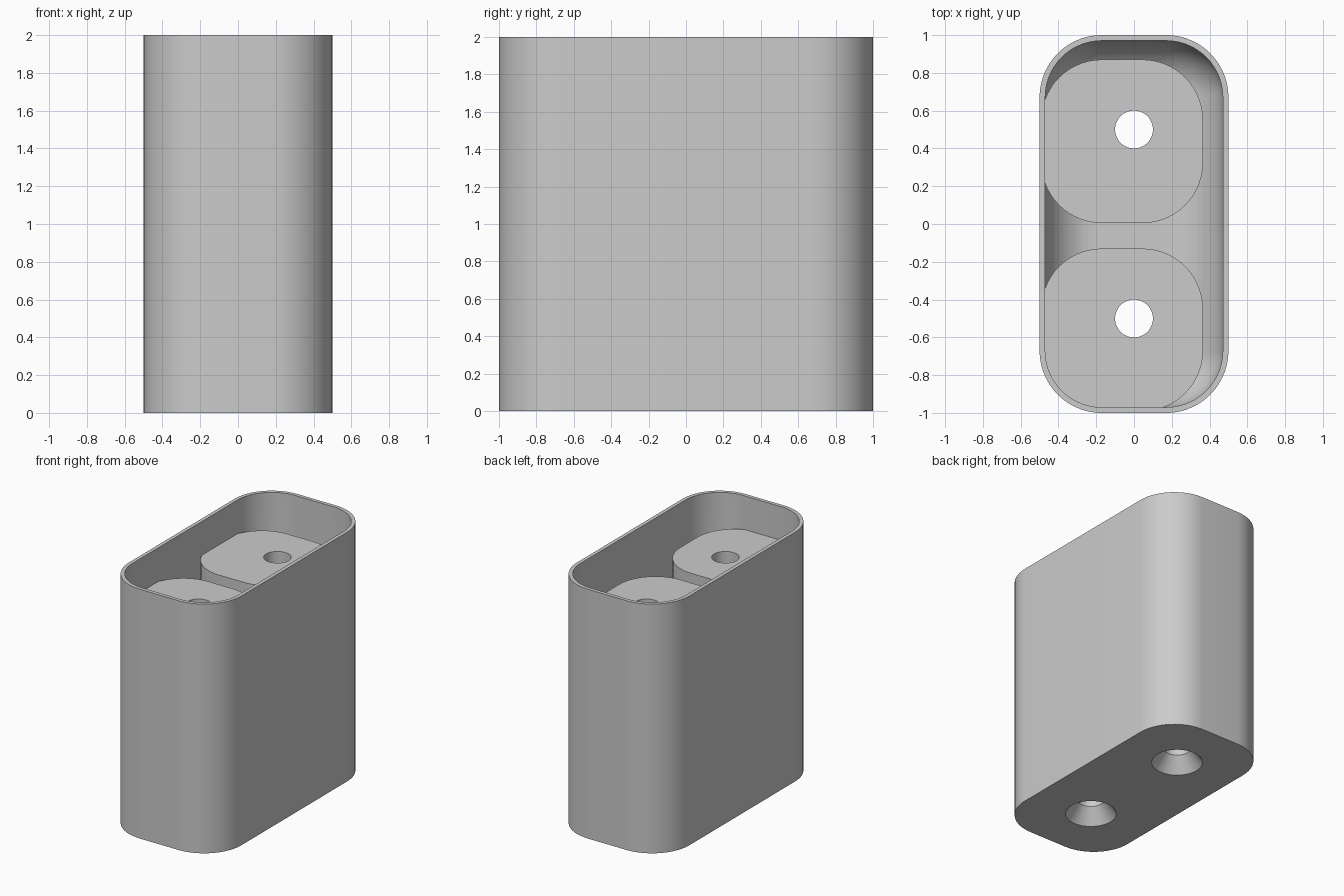
import bpy, bmesh, math

cube = bpy.data.objects.get("Cube")
if cube:
    bpy.data.objects.remove(cube, do_unlink=True)

WALL, FLOOR, RADIUS, FILLET = 0.03, 0.03, 0.33, 0.29
BOSS_TOP, HOLE_R, SINK_R, SINK_DEPTH = 1.73, 0.10, 0.19, 0.12

grey = bpy.data.materials.new("light_grey")
grey.use_nodes = True
grey.diffuse_color = (0.6, 0.6, 0.6, 1)
grey.node_tree.nodes["Principled BSDF"].inputs["Base Color"].default_value = (0.6, 0.6, 0.6, 1)


def rounded_rect(x0, x1, y0, y1, r, steps=14):
    """Counter-clockwise outline of a rectangle with round corners."""
    corners = [(x1 - r, y1 - r), (x0 + r, y1 - r), (x0 + r, y0 + r), (x1 - r, y0 + r)]
    points = []
    for quarter, (cx, cy) in enumerate(corners):
        for i in range(steps + 1):
            a = (quarter + i / steps) * math.pi / 2
            points.append((cx + r * math.cos(a), cy + r * math.sin(a)))
    return points


def circle(cx, cy, r, steps=48):
    return [(cx + r * math.cos(2 * math.pi * i / steps),
             cy + r * math.sin(2 * math.pi * i / steps)) for i in range(steps)]


def loft(name, sections):
    """Closed solid through a stack of (outline, z) sections, bottom to top."""
    bm = bmesh.new()
    rings = [[bm.verts.new((x, y, z)) for x, y in outline] for outline, z in sections]
    n = len(rings[0])
    for low, high in zip(rings, rings[1:]):
        for i in range(n):
            j = (i + 1) % n
            bm.faces.new((low[i], low[j], high[j], high[i]))
    bm.faces.new(rings[0][::-1])
    bm.faces.new(rings[-1])
    mesh = bpy.data.meshes.new(name)
    bm.to_mesh(mesh)
    bm.free()
    mesh.materials.append(grey)
    obj = bpy.data.objects.new(name, mesh)
    bpy.context.collection.objects.link(obj)
    return obj


def combine(target, tool, operation):
    """Apply a boolean and discard the tool object."""
    tool.hide_render = True
    mod = target.modifiers.new(operation.lower(), 'BOOLEAN')
    mod.operation, mod.object, mod.solver = operation, tool, 'EXACT'
    bpy.context.view_layer.objects.active = target
    bpy.ops.object.modifier_apply(modifier=mod.name)
    bpy.data.objects.remove(tool, do_unlink=True)


# Outer housing
outline = rounded_rect(-0.5, 0.5, -1, 1, RADIUS)
housing = loft("housing", [(outline, 0), (outline, 2)])

# Cavity with a filleted floor
sections = []
for i in range(15):
    a = i / 14 * math.pi / 2
    inset = WALL + FILLET * (1 - math.sin(a))
    ring = rounded_rect(-0.5 + inset, 0.5 - inset, -1 + inset, 1 - inset, RADIUS - inset)
    sections.append((ring, FLOOR + FILLET * (1 - math.cos(a))))
sections.append((sections[-1][0], 2.1))
combine(housing, loft("cavity_cutter", sections), 'DIFFERENCE')

# Two bosses joined to the side wall
for y0, y1 in ((0.005, 0.87), (-0.99, -0.13)):
    ring = rounded_rect(-0.49, 0.365, y0, y1, 0.32)
    combine(housing, loft("boss", [(ring, FLOOR / 2), (ring, BOSS_TOP)]), 'UNION')

# Through holes, countersunk from below
for y in (0.5, -0.5):
    cone = SINK_R - HOLE_R
    hole = loft("hole_cutter", [
        (circle(0, y, SINK_R + cone * 0.5), -SINK_DEPTH * 0.5),
        (circle(0, y, HOLE_R), SINK_DEPTH),
        (circle(0, y, HOLE_R), 1.9)])
    combine(housing, hole, 'DIFFERENCE')

bpy.ops.object.select_all(action='DESELECT')
housing.select_set(True)
bpy.context.view_layer.objects.active = housing
bpy.ops.object.shade_smooth_by_angle(angle=math.radians(30))
